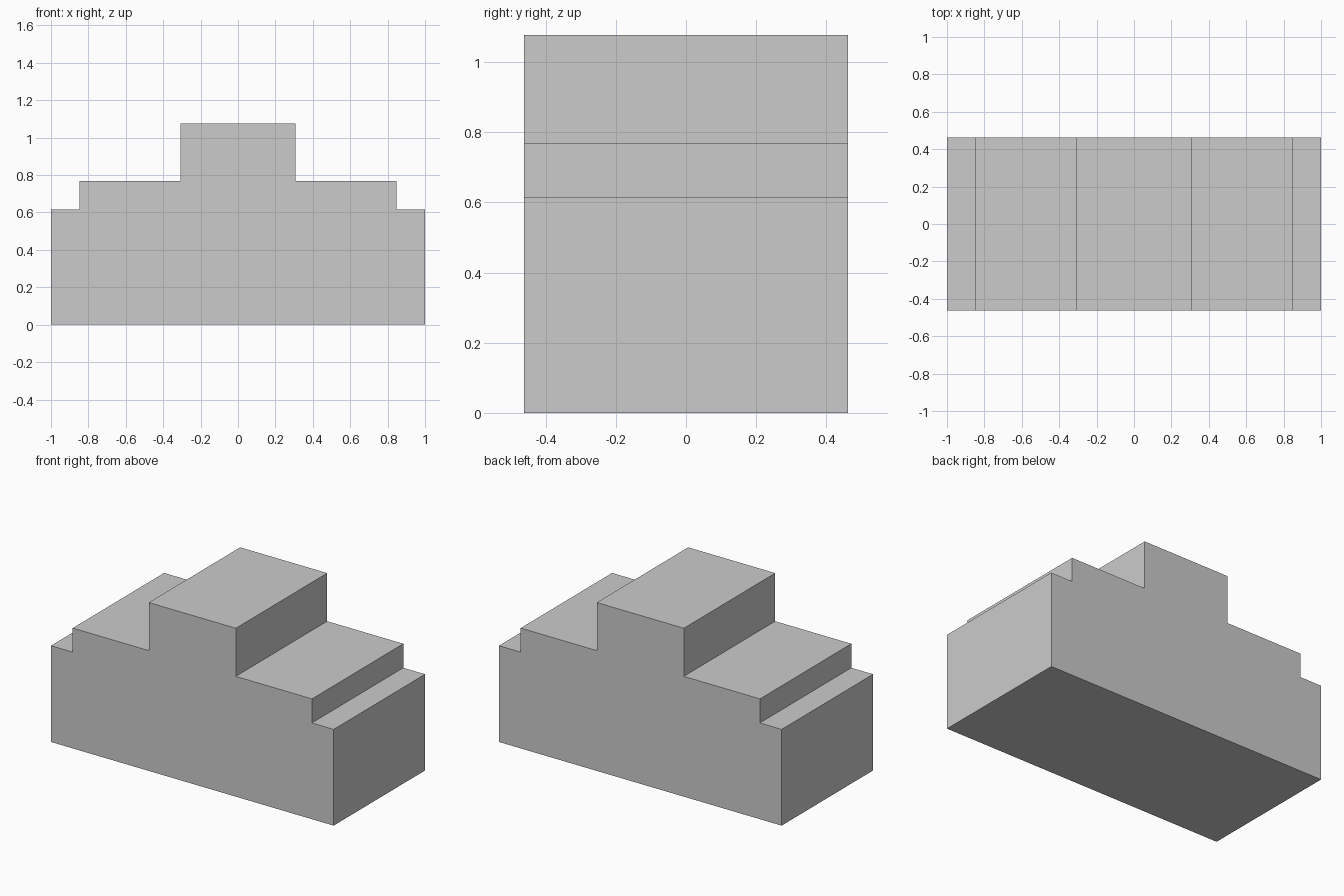
import bpy, bmesh

if "Cube" in bpy.data.objects:
    bpy.data.objects.remove(bpy.data.objects["Cube"])

U = 1 / 13  # the model sits on a regular grid of this size
HALF_DEPTH = 6 * U

grey = bpy.data.materials.new("light_grey")
grey.diffuse_color = (0.6, 0.6, 0.6, 1)
grey.use_nodes = True
grey.node_tree.nodes["Principled BSDF"].inputs["Base Color"].default_value = grey.diffuse_color

# Right half of the stepped front profile, bottom to top, then mirrored
right = [(13, 0), (13, 8), (11, 8), (11, 10), (4, 10), (4, 14)]
profile = right + [(-x, z) for x, z in reversed(right)]

# Fill the profile and extrude it from front to back
bm = bmesh.new()
front = bm.faces.new([bm.verts.new((x * U, -HALF_DEPTH, z * U)) for x, z in profile])
result = bmesh.ops.extrude_face_region(bm, geom=[front], use_keep_orig=True)
back = [v for v in result["geom"] if isinstance(v, bmesh.types.BMVert)]
bmesh.ops.translate(bm, verts=back, vec=(0, 2 * HALF_DEPTH, 0))
bmesh.ops.recalc_face_normals(bm, faces=bm.faces)

mesh = bpy.data.meshes.new("stepped_block")
bm.to_mesh(mesh)
bm.free()
mesh.materials.append(grey)
block = bpy.data.objects.new("stepped_block", mesh)
bpy.context.collection.objects.link(block)
